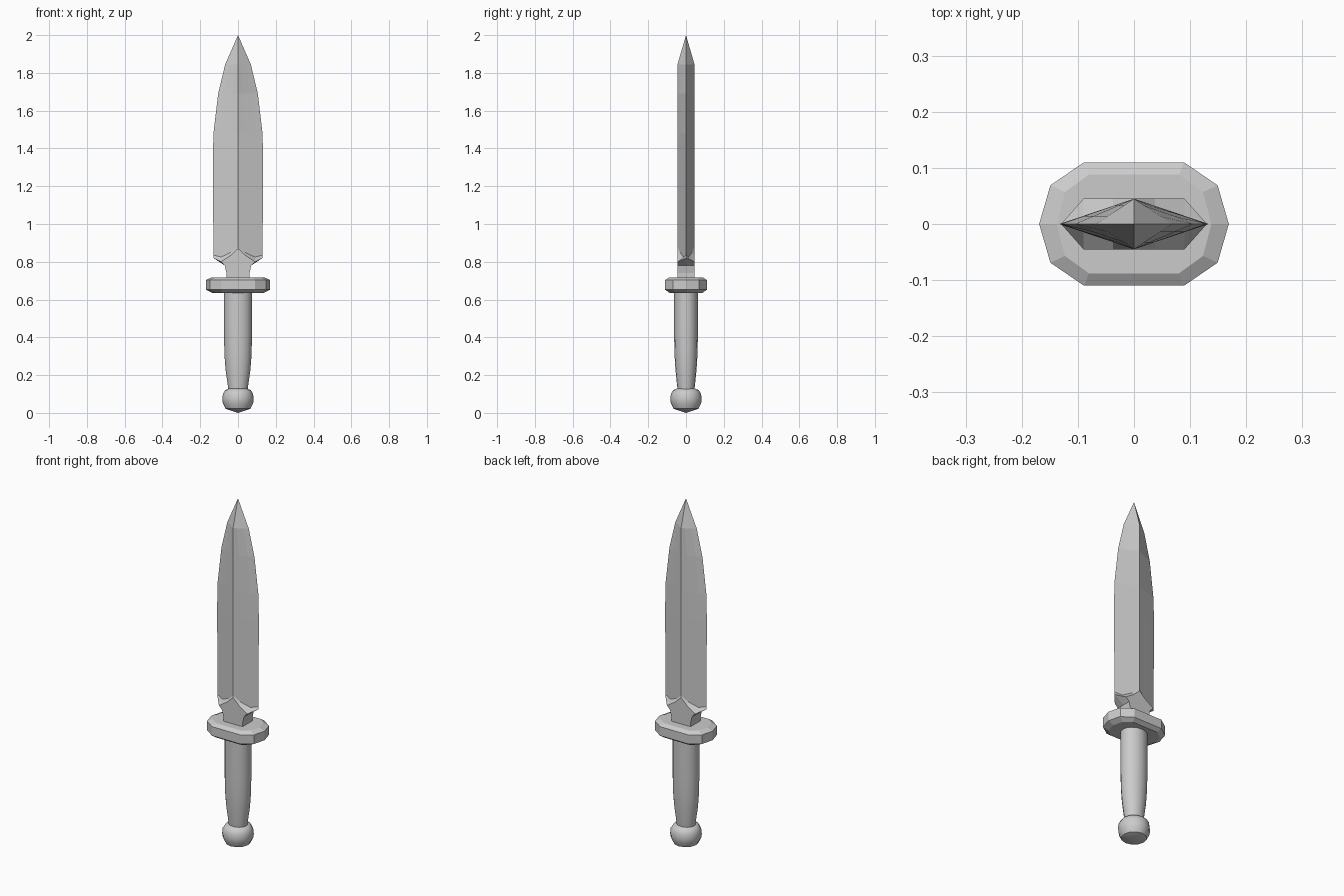
import bpy
from math import cos, sin, pi, radians

if "Cube" in bpy.data.objects:
    bpy.data.objects.remove(bpy.data.objects["Cube"])


def loft(name, rings, tip=None, base=None, smooth=None):
    """Skin a stack of equal-length rings; close the ends with a point or a flat cap."""
    n = len(rings[0])
    verts = [p for r in rings for p in r]
    faces = []
    for k in range(len(rings) - 1):
        a, b = k * n, (k + 1) * n
        faces += [(a + i, a + (i + 1) % n, b + (i + 1) % n, b + i) for i in range(n)]
    last = (len(rings) - 1) * n
    if tip:
        verts.append(tip)
        faces += [(last + i, last + (i + 1) % n, len(verts) - 1) for i in range(n)]
    else:
        faces.append(tuple(range(last, last + n)))
    if base:
        verts.append(base)
        faces += [((i + 1) % n, i, len(verts) - 1) for i in range(n)]
    else:
        faces.append(tuple(reversed(range(n))))
    me = bpy.data.meshes.new(name)
    me.from_pydata(verts, [], faces)
    me.validate()
    ob = bpy.data.objects.new(name, me)
    bpy.context.collection.objects.link(ob)
    if smooth:
        bpy.ops.object.select_all(action='DESELECT')
        ob.select_set(True)
        bpy.context.view_layer.objects.active = ob
        bpy.ops.object.shade_smooth_by_angle(angle=radians(smooth))
    return ob


def mirrored(quarter):
    """Full ring from a quarter running from the +x axis to the +y axis."""
    back = [(-x, y, z) for x, y, z in reversed(quarter[:-1])]
    half = quarter + back
    return half + [(x, -y, z) for x, y, z in reversed(half[1:-1])]


def ellipse(rx, ry, z, n):
    return [(rx * cos(2 * pi * i / n), ry * sin(2 * pi * i / n), z) for i in range(n)]


T = 0.045  # half thickness of the blade


def bevel_ring(w, t, z):
    return mirrored([(w * (1 - f), t * f, z) for f in (0, 0.31, 0.73, 1)])


# Blade: flat narrow ricasso flaring into a diamond section
rings = [mirrored([(w, 0, z), (w, T, z), (w * 0.5, T, z), (0, T, z)])
         for w, z in ((0.06, 0.70), (0.061, 0.74), (0.07, 0.78))]
rings.append(mirrored([(0.13, 0, 0.82), (0.09, T, 0.80), (0.037, T, 0.835), (0, T, 0.87)]))
rings.append(mirrored([(0.13, 0, 0.835), (0.09, 0.014, 0.825), (0.037, 0.032, 0.85), (0, T, 0.88)]))
rings += [bevel_ring(w, T, z) for w, z in
          ((0.133, 1.33), (0.13, 1.48), (0.105, 1.69), (0.068, 1.845))]
loft("blade", rings, tip=(0, 0, 2.0))


# Guard: chamfered ten-sided plate
def guard_ring(inset, z):
    if inset:
        return [p for p in ring10([(0.138, 0), (0.123, 0.057), (0.08, 0.088)], z)]
    return ring10([(0.169, 0), (0.149, 0.069), (0.089, 0.11)], z)


def ring10(q, z):
    half = q + [(-x, y) for x, y in reversed(q)]
    full = half + [(x, -y) for x, y in reversed(half[1:-1])]
    return [(x, y, z) for x, y in full]


loft("guard", [guard_ring(True, 0.636), guard_ring(False, 0.652),
               guard_ring(False, 0.704), guard_ring(True, 0.718)])

# Grip: oval handle narrowing towards the pommel
loft("grip", [ellipse(rx, ry, z, 16) for rx, ry, z in
              ((0.05, 0.044, 0.115), (0.056, 0.049, 0.16), (0.066, 0.056, 0.23),
               (0.072, 0.061, 0.31), (0.074, 0.063, 0.42), (0.074, 0.063, 0.645))], smooth=40)

# Pommel: rounded knob
loft("pommel", [ellipse(r, r, z, 12) for r, z in
                ((0.066, 0.022), (0.08, 0.05), (0.083, 0.072), (0.08, 0.1),
                 (0.068, 0.12), (0.05, 0.128))],
     base=(0, 0, 0), smooth=45)
